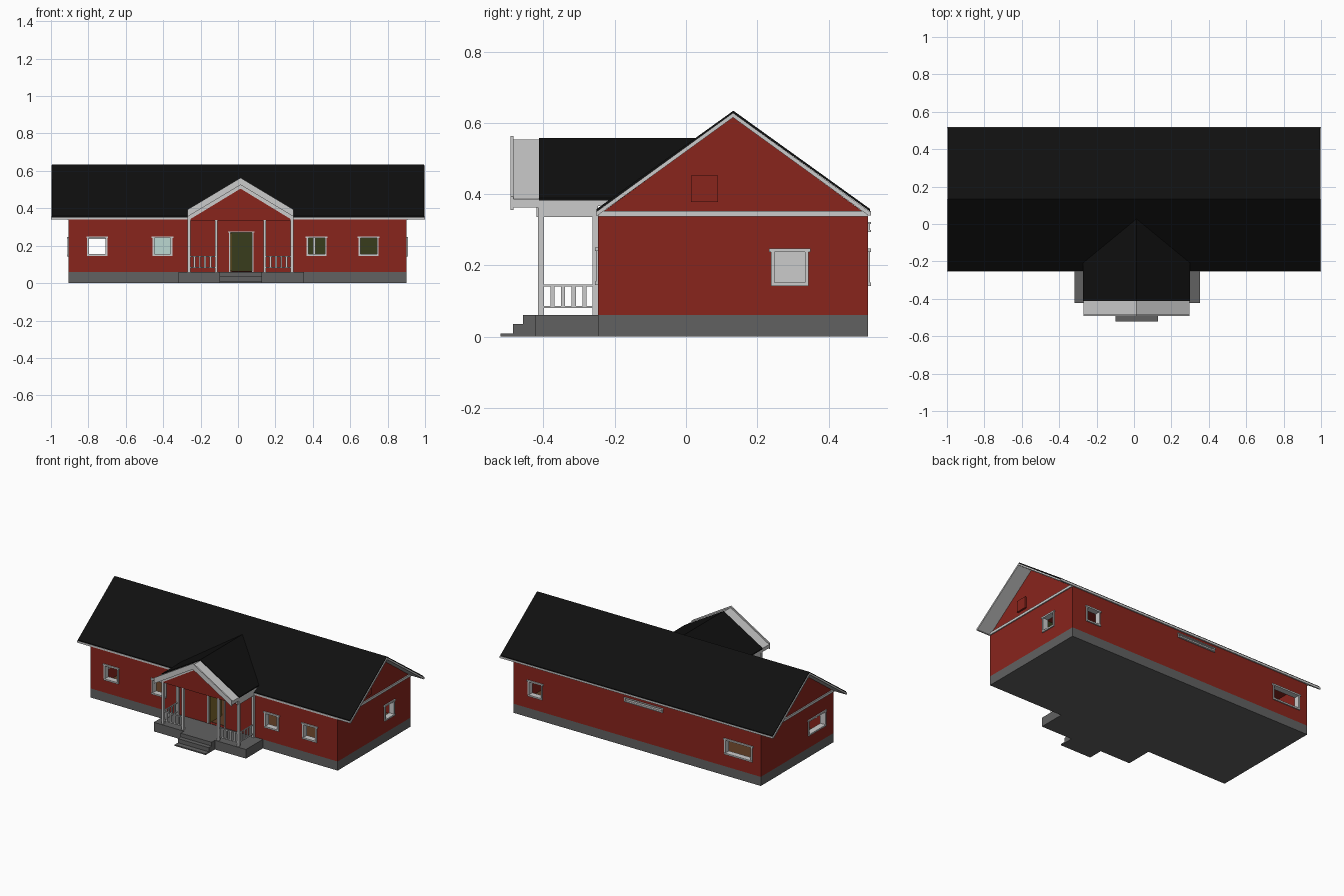
import bpy, bmesh

if "Cube" in bpy.data.objects:
    bpy.data.objects.remove(bpy.data.objects["Cube"])


def material(name, rgb):
    m = bpy.data.materials.new(name)
    m.diffuse_color = (*rgb, 1)
    m.use_nodes = True
    m.node_tree.nodes["Principled BSDF"].inputs["Base Color"].default_value = m.diffuse_color
    return m


RED = material("red_boards", (0.25, 0.018, 0.012))
BLACK = material("black_roofing", (0.005, 0.005, 0.005))
STONE = material("dark_grey_stone", (0.12, 0.12, 0.12))
OLIVE = material("olive_interior", (0.04, 0.045, 0.012))
BROWN = material("brown_floor", (0.12, 0.05, 0.02))
TEAL = material("pale_teal", (0.5, 0.68, 0.64))
GOLD = material("wood_door", (0.22, 0.15, 0.03))


def prism(name, pts, axis, a, b, mat=None):
    """Extrude a (horizontal, z) outline along x or y."""
    bm = bmesh.new()
    place = (lambda u, z, t: (t, u, z)) if axis == 'x' else (lambda u, z, t: (u, t, z))
    face = bm.faces.new([bm.verts.new(place(u, z, a)) for u, z in pts])
    ext = bmesh.ops.extrude_face_region(bm, geom=[face])
    shift = (b - a, 0, 0) if axis == 'x' else (0, b - a, 0)
    bmesh.ops.translate(bm, vec=shift,
                        verts=[g for g in ext["geom"] if isinstance(g, bmesh.types.BMVert)])
    bmesh.ops.recalc_face_normals(bm, faces=bm.faces)
    me = bpy.data.meshes.new(name)
    bm.to_mesh(me)
    bm.free()
    ob = bpy.data.objects.new(name, me)
    bpy.context.collection.objects.link(ob)
    if mat:
        me.materials.append(mat)
    return ob


def box(name, x0, x1, y0, y1, z0, z1, mat=None):
    return prism(name, [(x0, z0), (x1, z0), (x1, z1), (x0, z1)], 'y', y0, y1, mat)


def chevron(name, u0, u1, eave, apex, thick, axis, a, b, mat=None):
    """Gable-shaped slab; eave and apex are heights of its upper surface."""
    mid = (u0 + u1) / 2
    return prism(name, [(u0, eave), (mid, apex), (u1, eave), (u1, eave - thick),
                        (mid, apex - thick), (u0, eave - thick)], axis, a, b, mat)


def cut(target, cutter):
    mod = target.modifiers.new("cut", 'BOOLEAN')
    mod.operation, mod.solver, mod.object = 'DIFFERENCE', 'EXACT', cutter
    bpy.context.view_layer.objects.active = target
    bpy.ops.object.modifier_apply(modifier=mod.name)
    bpy.data.objects.remove(cutter)


X0, X1, Y0, Y1 = -0.905, 0.902, -0.247, 0.511
BASE, TOP, MID = 0.06, 0.34, 0.132

# Foundation and floor
box("foundation", X0, X1, Y0, Y1, 0, BASE, STONE)
box("floor", X0 + 0.02, X1 - 0.02, Y0 + 0.02, Y1 - 0.02, BASE - 0.01, BASE + 0.004, BROWN)

# Hollow gabled walls
walls = prism("walls", [(Y0, BASE), (Y1, BASE), (Y1, TOP), (MID, 0.616), (Y0, TOP)],
              'x', X0, X1, RED)
cut(walls, box("room_cutter", X0 + 0.03, X1 - 0.03, Y0 + 0.03, Y1 - 0.03, 0.03, 0.33))

WALL = {"front": ('y', Y0, -1), "back": ('y', Y1, 1), "left": ('x', X0, -1), "right": ('x', X1, 1)}


def wall_box(name, side, u0, u1, z0, z1, out, depth, mat=None):
    axis, pos, sign = WALL[side]
    return prism(name, [(u0, z0), (u1, z0), (u1, z1), (u0, z1)], axis,
                 pos + sign * out, pos - sign * depth, mat)


def opening(name, side, u0, u1, z0, z1, w=0.01, sill=True):
    """Cut a hole in a wall and line it with a frame."""
    cut(walls, wall_box("hole_cutter", side, u0 + 0.002, u1 - 0.002, z0 + 0.002, z1 - 0.002, 0.05, 0.05))
    wall_box(name + "_jamb_a", side, u0, u0 + w, z0, z1, 0.006, 0.032)
    wall_box(name + "_jamb_b", side, u1 - w, u1, z0, z1, 0.006, 0.032)
    wall_box(name + "_head", side, u0 - 0.005, u1 + 0.005, z1 - w, z1, 0.008, 0.032)
    if sill:
        wall_box(name + "_sill", side, u0, u1, z0, z0 + w, 0.008, 0.032)


# Windows
for i, u in enumerate((-0.806, -0.457, 0.367, 0.645)):
    opening(f"front_window_{i + 1}", "front", u, u + 0.107, 0.145, 0.25)
opening("right_window", "right", 0.238, 0.344, 0.142, 0.247)
opening("left_window", "left", -0.165, 0.02, 0.142, 0.247)
opening("back_window_small", "back", 0.69, 0.797, 0.142, 0.247)
opening("back_window_large", "back", -0.845, -0.64, 0.142, 0.247)
opening("back_window_strip", "back", -0.19, 0.09, 0.293, 0.322, 0.006)
wall_box("strip_pane", "back", -0.187, 0.087, 0.296, 0.319, -0.006, 0.012)

# Doorway with the door leaf standing open inside
opening("doorway", "front", -0.048, 0.083, BASE, 0.277, 0.007, sill=False)
box("open_door", -0.041, -0.032, -0.24, -0.12, 0.066, 0.268, GOLD)

# Interior partitions
box("hall_partition", -0.2, 0.4, 0.1, 0.115, BASE, 0.332, OLIVE)
box("right_partition", 0.415, X1 - 0.025, 0.1, 0.115, BASE, 0.332, OLIVE)
box("teal_partition", -0.6, -0.2, 0.1, 0.115, BASE, 0.332, TEAL)
box("cross_partition", 0.4, 0.415, Y0 + 0.08, Y1 - 0.025, BASE, 0.332)

# Gable hatch and trim bands
box("gable_hatch", X1 - 0.01, X1 + 0.012, 0.014, 0.09, 0.378, 0.452, RED)
for n, x in (("left", X0), ("right", X1)):
    box(n + "_gable_band", x - 0.007, x + 0.007, Y0, Y1, 0.337, 0.353)

# Main roof: grey boards under black covering
chevron("roof_boards", -0.248, 0.512, 0.353, 0.628, 0.013, 'x', -1, 1)
chevron("roof_covering", -0.251, 0.517, 0.358, 0.634, 0.007, 'x', -0.995, 0.995, BLACK)
for n, y in (("front", -0.253), ("back", 0.511)):
    box(n + "_eave_fascia", -1, 1, y, y + 0.008, 0.34, 0.352)

# Porch deck and steps
PX0, PX1, PC = -0.27, 0.297, 0.0135
box("porch_deck", -0.319, 0.354, -0.423, Y0 + 0.01, 0, BASE, STONE)
for i, (y, z) in enumerate(((-0.457, 0.06), (-0.486, 0.035), (-0.52, 0.008))):
    box(f"step_{i + 1}", -0.099, 0.127, y, -0.42, 0, z, STONE)

# Porch roof, with the front strip left uncovered
chevron("porch_roof_boards", PX0, PX1, 0.384, 0.553, 0.018, 'y', -0.488, 0.02)
chevron("porch_roof_covering", PX0 - 0.002, PX1 + 0.002, 0.389, 0.558, 0.007, 'y', -0.413, 0.035, BLACK)
chevron("porch_bargeboard", PX0, PX1, 0.393, 0.563, 0.038, 'y', -0.492, -0.484)
chevron("porch_rake_trim", PX0 + 0.005, PX1 - 0.005, 0.372, 0.541, 0.036, 'y', -0.42, -0.405)
prism("porch_gable", [(PX0 + 0.01, 0.335), (PX1 - 0.01, 0.335), (PX1 - 0.01, 0.37),
                      (PC, 0.54), (PX0 + 0.01, 0.37)], 'y', -0.414, -0.4, RED)

# Porch posts, beams and railings, the same on both sides
for n, s in (("left", -1), ("right", 1)):
    def side_box(name, d0, d1, *rest):
        a, b = sorted((PC + s * d0, PC + s * d1))
        return box(f"{n}_{name}", a, b, *rest)

    side_box("porch_fascia", 0.272, 0.2835, -0.488, Y0, 0.363, 0.386)
    side_box("porch_beam", 0.266, 0.28, -0.412, Y0, 0.335, 0.366)
    side_box("outer_post", 0.268, 0.283, -0.415, -0.399, BASE, 0.37)
    side_box("inner_post", 0.122, 0.137, -0.415, -0.399, BASE, 0.338)
    side_box("wall_post", 0.268, 0.283, -0.262, Y0, BASE, 0.338)
    for z, part in ((0.08, "bottom_rail"), (0.14, "top_rail")):
        side_box("front_" + part, 0.135, 0.27, -0.41, -0.404, z, z + 0.006)
        side_box("side_" + part, 0.272, 0.279, -0.4, -0.26, z, z + 0.006)
    for i in range(4):
        d = 0.161 + i * 0.0285
        side_box(f"front_baluster_{i + 1}", d - 0.005, d + 0.005, -0.41, -0.404, 0.083, 0.143)
        y = -0.375 + i * 0.03
        side_box(f"side_baluster_{i + 1}", 0.272, 0.279, y - 0.006, y + 0.006, 0.083, 0.143)
